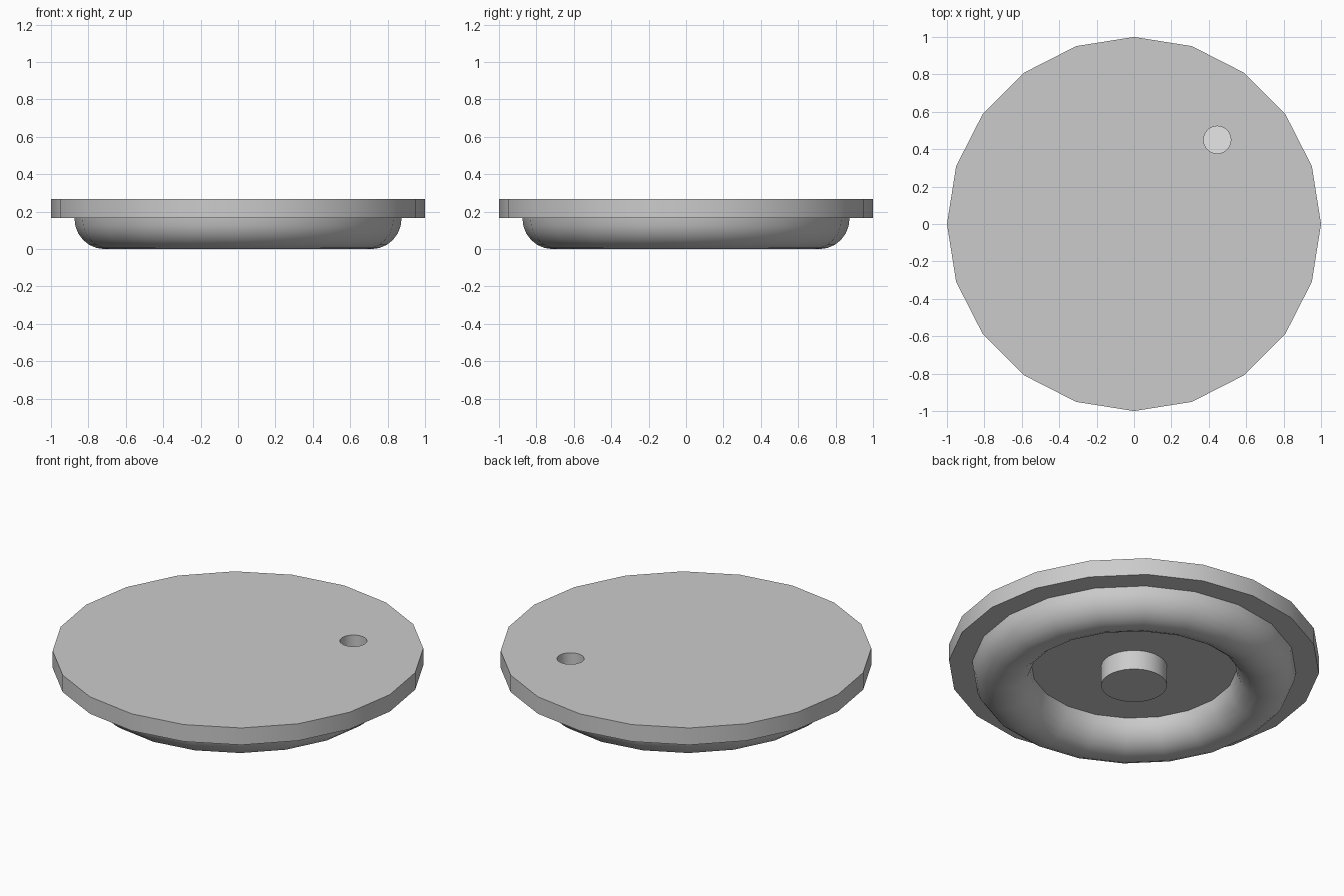
import bpy, math

SIDES = 20
BASE_Z, TOP_Z = 0.166, 0.267

cube = bpy.data.objects.get("Cube")
if cube:
    bpy.data.objects.remove(cube, do_unlink=True)


def make_material(name, value):
    mat = bpy.data.materials.new(name)
    mat.use_nodes = True
    color = (value, value, value, 1)
    mat.diffuse_color = color
    mat.node_tree.nodes["Principled BSDF"].inputs["Base Color"].default_value = color
    return mat


grey = make_material("grey", 0.6)
white = make_material("white", 1.0)


def cylinder(name, radius, low, high, sides, mat, x=0, y=0):
    bpy.ops.mesh.primitive_cylinder_add(vertices=sides, radius=radius, depth=high - low,
                                        location=(x, y, (low + high) / 2))
    obj = bpy.context.object
    obj.name = name
    obj.data.materials.append(mat)
    return obj


def smooth(obj, angle=30):
    bpy.ops.object.select_all(action='DESELECT')
    obj.select_set(True)
    bpy.context.view_layer.objects.active = obj
    bpy.ops.object.shade_smooth_by_angle(angle=math.radians(angle))


# Round plate with a small blind hole
hole = dict(x=0.445, y=0.45)
plate = cylinder("plate", 1.0, BASE_Z, TOP_Z, SIDES, grey)
cutter = cylinder("hole_cutter", 0.073, BASE_Z + 0.004, TOP_Z + 0.1, 32, grey, **hole)
cutter.hide_render = True
cut = plate.modifiers.new("hole", 'BOOLEAN')
cut.operation = 'DIFFERENCE'
cut.solver = 'EXACT'
cut.object = cutter
bpy.context.view_layer.objects.active = plate
bpy.ops.object.modifier_apply(modifier=cut.name)
bpy.data.objects.remove(cutter, do_unlink=True)
smooth(plate)

# Pale floor of the hole
cylinder("hole_floor", 0.073, BASE_Z + 0.002, BASE_Z + 0.008, 32, white, **hole)

# Half-round ring under the plate, swept from a half-ellipse profile
RING_R, HALF_W, STEPS = 0.715, 0.16, 12
verts, faces = [], []
for i in range(SIDES):
    turn = 2 * math.pi * i / SIDES
    for j in range(STEPS + 1):
        a = math.pi * j / STEPS
        r = RING_R + HALF_W * math.cos(a)
        verts.append((r * math.cos(turn), r * math.sin(turn), BASE_Z * (1 - math.sin(a))))
row = STEPS + 1
for i in range(SIDES):
    k = (i + 1) % SIDES
    for j in range(STEPS):
        faces.append((i * row + j, i * row + j + 1, k * row + j + 1, k * row + j))
mesh = bpy.data.meshes.new("ring")
mesh.from_pydata(verts, [], faces)
mesh.materials.append(grey)
ring = bpy.data.objects.new("ring", mesh)
bpy.context.collection.objects.link(ring)
bpy.context.view_layer.objects.active = ring
ring.select_set(True)
# Face the ring outwards: the lowest faces must point down
mesh.update()
if min(mesh.polygons, key=lambda p: p.center.z).normal.z > 0:
    mesh.flip_normals()
smooth(ring)

# Short central post under the plate
post = cylinder("post", 0.178, 0.05, BASE_Z + 0.01, 32, grey)
smooth(post)
